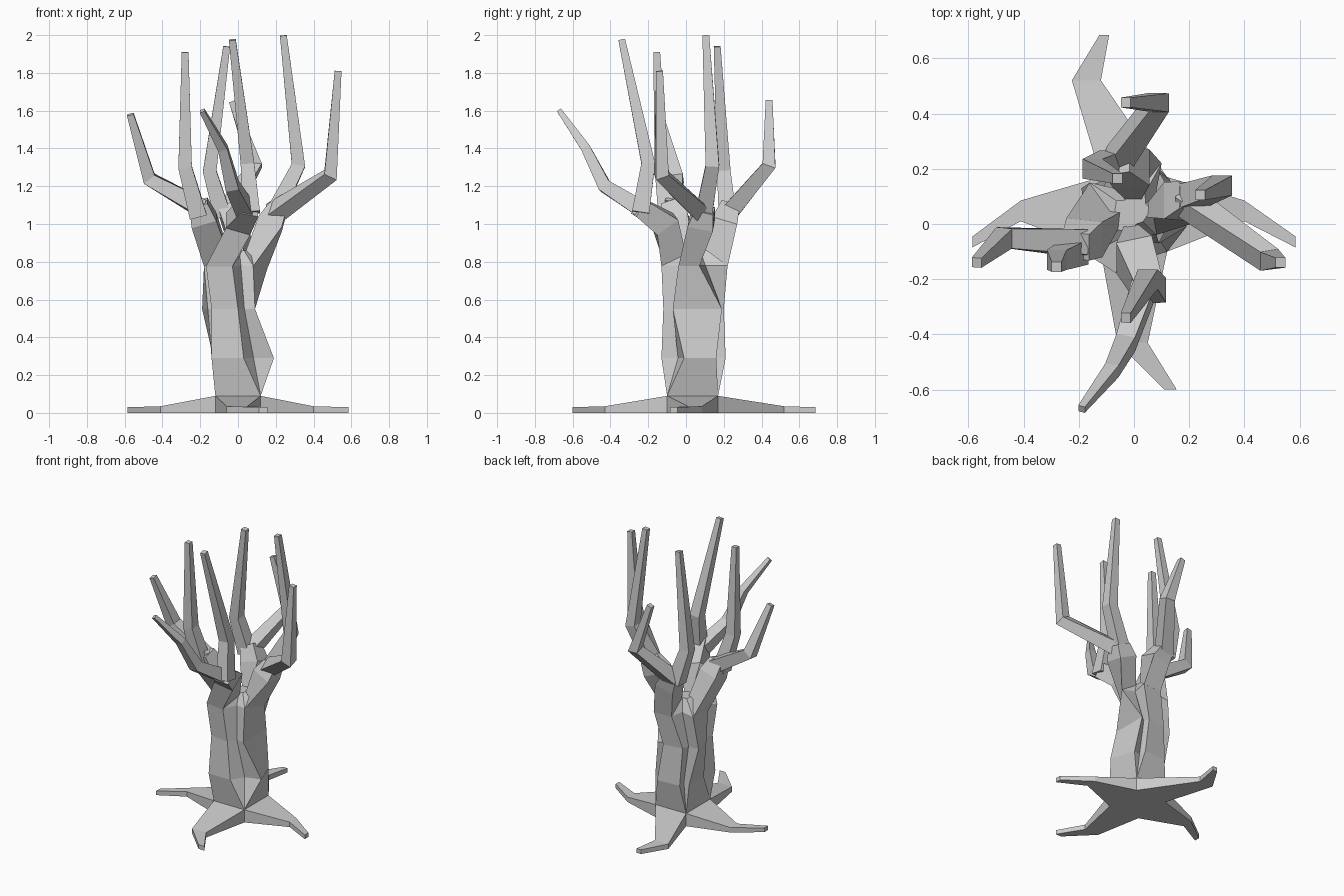
import bpy, bmesh
from mathutils import Vector

if "Cube" in bpy.data.objects:
    bpy.data.objects.remove(bpy.data.objects["Cube"])


def loft(name, rings):
    """Flat-faced closed skin through rings with equal point counts."""
    bm = bmesh.new()
    vs = [[bm.verts.new(p) for p in ring] for ring in rings]
    n = len(vs[0])
    for a, b in zip(vs, vs[1:]):
        for i in range(n):
            j = (i + 1) % n
            bm.faces.new((a[i], a[j], b[j], b[i]))
    bm.faces.new(vs[0][::-1])
    bm.faces.new(vs[-1])
    bmesh.ops.remove_doubles(bm, verts=bm.verts, dist=0.0005)
    bmesh.ops.recalc_face_normals(bm, faces=bm.faces)
    me = bpy.data.meshes.new(name)
    bm.to_mesh(me)
    bm.free()
    ob = bpy.data.objects.new(name, me)
    bpy.context.collection.objects.link(ob)
    return ob


def limb(name, path, radii, first_ring=None):
    """Square tapering limb along a bent path, optionally grown from a given ring."""
    pts = [Vector(p) for p in path]
    rings = []
    for i, (p, r) in enumerate(zip(pts, radii)):
        t = Vector()
        if i > 0:
            t += (p - pts[i - 1]).normalized()
        if i < len(pts) - 1:
            t += (pts[i + 1] - p).normalized()
        t.normalize()
        u = Vector((1, 0, 0))
        u = (u - t * u.dot(t)).normalized()
        v = t.cross(u)
        rings.append([p + r * (a * u + b * v)
                      for a, b in ((-1, -1), (1, -1), (1, 1), (-1, 1))])
    if first_ring:
        rings[0] = first_ring
    loft(name, rings)


def pull(p, c, k):
    return tuple(a + (b - a) * k for a, b in zip(p, c))


def grooved(pts, depth):
    """Add a groove point between each pair of ridges (front, right, back, left)."""
    out = []
    for i in range(0, 8, 2):
        mid = pull(pts[i + 1], pts[(i + 2) % 8], .5)
        out += [pts[i], pts[i + 1], pull(mid, (0, .04), depth)]
    return out


# Trunk: twisted grooved sections, two points per ridge
fl, fr, br, bl = (-.12, -.10), (.12, -.10), (.12, .17), (-.12, .17)
base = [fl, fr, fr, br, br, bl, bl, fl]
top = [(-.17, -.11), (-.03, -.13), (.08, -.04), (.16, .07),
       (.10, .22), (-.04, .22), (-.16, .15), (-.18, .01)]
sections = [
    (0, base, 0),
    (.09, base, 0),
    (.29, [(-.14, -.13), (.03, -.13), (.19, -.01), (.13, .16),
           (.08, .21), (-.09, .20), (-.13, .15), (-.14, 0)], .25),
    (.55, [(-.14, -.10), (0, -.12), (.09, -.07), (.09, .19),
           (.04, .20), (-.10, .18), (-.19, .13), (-.16, 0)], .25),
    (.78, top, .4),
    (.86, [pull(p, (0, .04), .6) for p in top], .2),
]
loft("trunk", [[(x, y, z) for x, y in grooved(pts, d)] for z, pts, d in sections])

# Roots: flat, bent, tapering from the sides of the trunk base
roots = {
    "front": (fl, fr, (-.06, -.43), (.05, -.43), (.11, -.60), (.155, -.60)),
    "right": (fr, br, (.40, .01), (.40, .085), (.585, -.085), (.585, -.045)),
    "back": (br, bl, (-.12, .52), (-.225, .52), (-.09, .685), (-.125, .685)),
    "left": (bl, fl, (-.41, .085), (-.41, .01), (-.585, -.045), (-.585, -.085)),
}
for side, p in roots.items():
    rings = []
    for k, h in enumerate((.09, .035, .03)):
        a, b = p[2 * k], p[2 * k + 1]
        rings.append([(*a, 0), (*b, 0), (*b, h), (*a, h)])
    loft(side + "_root", rings)

# Main limbs growing out of the trunk ridges
limbs = {
    "front": [(-.07, -.05, .78), (0, -.11, 1.0), (.06, -.25, 1.09)],
    "right": [(.07, .05, .78), (.17, .08, 1.0), (.21, .10, 1.08)],
    "back": [(.01, .14, .78), (-.01, .20, 1.0), (-.06, .23, 1.09)],
    "left": [(-.10, .04, .78), (-.18, -.05, 1.02), (-.21, -.08, 1.11)],
}
for s, (side, path) in enumerate(limbs.items()):
    a, b = top[2 * s], top[2 * s + 1]
    quad = [a, b, pull(b, (0, .04), .85), pull(a, (0, .04), .85)]
    ring = [(*quad[(i - s) % 4], .775) for i in range(4)]
    limb(side + "_limb", path, (.08, .068, .05), ring)

# Branches: two from each limb
taper = (.046, .036, .018)
branches = {
    "left_outer": [(-.19, -.07, 1.08), (-.47, -.05, 1.24), (-.57, -.14, 1.58)],
    "left_upper": [(-.21, -.10, 1.04), (-.28, -.13, 1.30), (-.28, -.155, 1.91)],
    "front_upper": [(.07, -.24, 1.06), (.05, -.20, 1.32), (-.03, -.34, 1.975)],
    "right_upper": [(.18, .09, 1.03), (.32, .14, 1.31), (.24, .105, 1.998)],
    "right_outer": [(.18, .09, 1.05), (.49, -.13, 1.26), (.53, -.14, 1.81)],
    "back_outer": [(-.06, .23, 1.06), (.09, .44, 1.31), (-.03, .44, 1.65)],
    "back_upper": [(-.08, .22, 1.04), (-.15, .20, 1.28), (-.06, .165, 1.94)],
}
for name, path in branches.items():
    limb(name + "_branch", path, taper)
limb("front_outer_branch",
     [(.04, -.22, 1.07), (-.03, -.43, 1.20), (-.08, -.53, 1.40), (-.19, -.67, 1.60)],
     (.045, .035, .025, .013))
